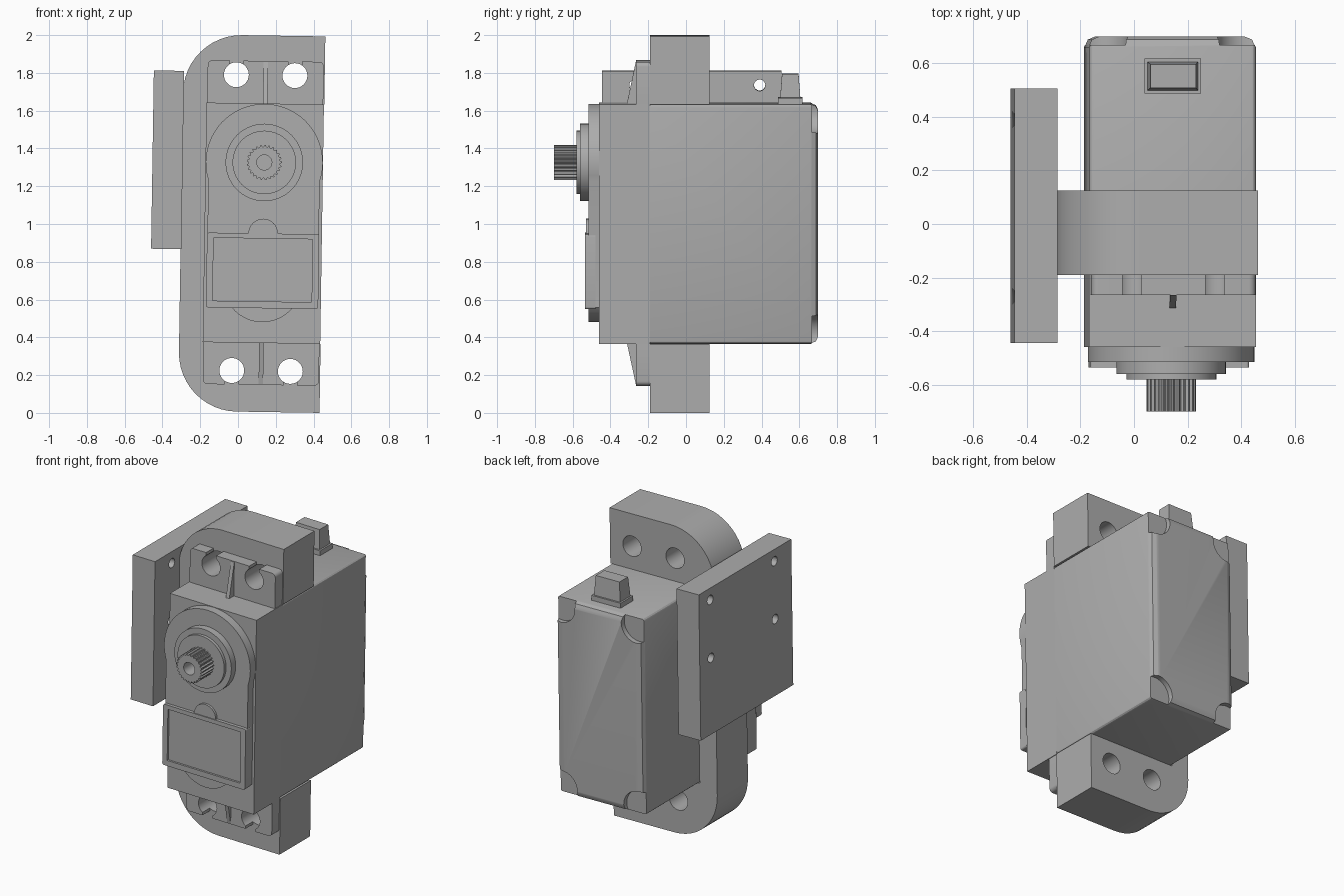
import bpy, bmesh
from math import sin, cos, pi, radians
from mathutils import Matrix, Vector

if "Cube" in bpy.data.objects:
    bpy.data.objects.remove(bpy.data.objects["Cube"], do_unlink=True)

grey = bpy.data.materials.new("plain grey")
grey.use_nodes = True
grey.diffuse_color = (0.42, 0.42, 0.42, 1)
grey.node_tree.nodes["Principled BSDF"].inputs["Base Color"].default_value = (0.42, 0.42, 0.42, 1)

parts = []
CX, SHAFT_Z = 0.134, 1.328      # servo centre line and shaft height
X0, X1 = CX - 0.311, CX + 0.311  # servo sides
Z0, Z1 = 0.372, 1.64             # servo bottom and top


def finish(name, bm, keep=True):
    bmesh.ops.recalc_face_normals(bm, faces=bm.faces)
    mesh = bpy.data.meshes.new(name)
    bm.to_mesh(mesh)
    bm.free()
    mesh.materials.append(grey)
    ob = bpy.data.objects.new(name, mesh)
    bpy.context.collection.objects.link(ob)
    if keep:
        parts.append(ob)
    else:
        ob.hide_render = True
    return ob


def arc(cx, cz, r, a0, a1, n):
    angles = [radians(a0 + (a1 - a0) * i / n) for i in range(n + 1)]
    return [(cx + r * cos(a), cz + r * sin(a)) for a in angles]


def circle(cx, cz, r, n=48):
    return arc(cx, cz, r, 0, 360, n)[:-1]


def rect(x0, x1, z0, z1, r=0):
    if not r:
        return [(x0, z0), (x1, z0), (x1, z1), (x0, z1)]
    return (arc(x1 - r, z1 - r, r, 0, 90, 5) + arc(x0 + r, z1 - r, r, 90, 180, 5)
            + arc(x0 + r, z0 + r, r, 180, 270, 5) + arc(x1 - r, z0 + r, r, 270, 360, 5))


def prism(name, outline, lo, hi, axis="y", keep=True):
    """Extrude an outline along y (points are x, z) or along x (points are y, z)."""
    bm = bmesh.new()
    place = (lambda p, d: (p[0], d, p[1])) if axis == "y" else (lambda p, d: (d, p[0], p[1]))
    face = bm.faces.new([bm.verts.new(place(p, lo)) for p in outline])
    new = bmesh.ops.extrude_face_region(bm, geom=[face])["geom"]
    shift = Vector(place((0, 0), hi - lo))
    bmesh.ops.translate(bm, vec=shift, verts=[v for v in new if isinstance(v, bmesh.types.BMVert)])
    return finish(name, bm, keep)


def cut(target, outline, lo, hi, axis="y"):
    cutter = prism("cutter", outline, lo, hi, axis, keep=False)
    mod = target.modifiers.new("cut", "BOOLEAN")
    mod.operation, mod.solver, mod.object = "DIFFERENCE", "EXACT", cutter
    bpy.context.view_layer.objects.active = target
    bpy.ops.object.modifier_apply(modifier=mod.name)
    bpy.data.objects.remove(cutter, do_unlink=True)


HOLES = [(CX + sx, z) for sx in (-0.155, 0.155) for z in (1.79, 0.224)]

# C-shaped bracket wrapped around the servo
R = 0.31
outer = [(0.447, 0.007)] + [(0.447, Z0), (X0, Z0), (X0, Z1), (0.447, Z1), (0.447, 2.0)]
outer += arc(-0.302 + R, 2.0 - R, R, 90, 180, 12) + arc(-0.302 + R, 0.007 + R, R, 180, 270, 12)
bracket = prism("bracket", outer, -0.19, 0.125)
for x, z in HOLES:
    cut(bracket, circle(x, z, 0.066, 32), -0.3, 0.3)

# Side mounting plate with four small screw holes
plate = prism("side_plate", rect(-0.445, 0.505, 0.862, 1.806), -0.458, -0.298, "x")
for y in (-0.27, 0.39):
    for z in (1.73, 1.355):
        cut(plate, circle(y, z, 0.03, 24), -0.6, -0.2, "x")

# Rear servo case: chamfered back, softened long edges, corner screw pockets
bm = bmesh.new()
bmesh.ops.create_cube(bm, size=1)
bmesh.ops.transform(bm, verts=bm.verts, matrix=Matrix.Translation((CX, 0.255, (Z0 + Z1) / 2))
                    @ Matrix.Diagonal((X1 - X0, 0.89, Z1 - Z0, 1)))
back = [e for e in bm.edges if all(v.co.y > 0.6 for v in e.verts)]
bmesh.ops.bevel(bm, geom=back, offset=0.04, segments=2, profile=0.5, affect="EDGES")
long_edges = [e for e in bm.edges if abs(e.verts[0].co.y - e.verts[1].co.y) > 0.5]
bmesh.ops.bevel(bm, geom=long_edges, offset=0.018, segments=3, profile=0.5, affect="EDGES")
case = finish("servo_case", bm)
for sx in (-0.275, 0.275):
    for z in (1.595, 0.417):
        cut(case, circle(CX + sx, z, 0.108, 32), 0.668, 0.8)

# Front gear housing
prism("gear_housing", rect(X0, X1, Z0, Z1), -0.46, -0.19)

# Mounting ears with open slots
for name, z0, z1 in (("upper_ear", 1.5, 1.865), ("lower_ear", 0.15, 0.5)):
    ear = prism(name, rect(X0 + 0.004, X1 - 0.004, z0, z1, 0.025), -0.265, -0.19)
    for x, z in HOLES:
        if z0 < z < z1:
            cut(ear, circle(x, z, 0.066, 32), -0.3, -0.1)
            end = 2.0 if z > 1 else 0.0
            cut(ear, rect(x - 0.036, x + 0.036, min(z, end), max(z, end)), -0.3, -0.1)

# Tapered ribs that brace the ears
for name, root, tip in (("upper_rib", Z1 - 0.02, 1.86), ("lower_rib", Z0 + 0.02, 0.155)):
    prism(name, [(-0.25, root), (-0.317, root), (-0.266, tip), (-0.25, tip)],
          CX - 0.012, CX + 0.012, "x")

# Front cover: round at the shaft, straight sides, small curved tongue below
cover = arc(CX, SHAFT_Z, 0.31, -18, 198, 36) + [(CX - 0.295, 0.565)]
cover += arc(CX, 0.69, 0.208, 217, 323, 12) + [(CX + 0.295, 0.565)]
prism("front_cover", cover, -0.515, -0.45)

# Label frame with a shallow recess and a half-round tab
frame = prism("label_frame", rect(CX - 0.297, CX + 0.297, 0.556, 0.952, 0.012), -0.536, -0.48)
cut(frame, rect(CX - 0.262, CX + 0.262, 0.592, 0.925), -0.6, -0.523)
prism("frame_tab", arc(CX, 0.952, 0.078, 0, 180, 16), -0.53, -0.48)

# Output shaft: two bearing steps and a splined, drilled shaft
prism("bearing_step", circle(CX, SHAFT_Z, 0.205, 64), -0.56, -0.5)
prism("bearing_ring", circle(CX, SHAFT_Z, 0.168, 64), -0.58, -0.5)
teeth = 25
spline = []
for i in range(teeth * 4):
    r = 0.093 if i % 4 < 2 else 0.083
    a = 2 * pi * i / (teeth * 4)
    spline.append((CX + r * cos(a), SHAFT_Z + r * sin(a)))
shaft = prism("splined_shaft", spline, -0.70, -0.55)
cut(shaft, circle(CX, SHAFT_Z, 0.04, 32), -0.8, -0.6)

# Cable grommet on top of the case
prism("grommet_base", rect(CX - 0.105, CX + 0.105, Z1 - 0.02, 1.672), 0.487, 0.617)
bm = bmesh.new()
bmesh.ops.create_cube(bm, size=1)
for v in bm.verts:
    top = v.co.z > 0
    v.co = (CX + v.co.x * (0.17 if top else 0.19), 0.552 + v.co.y * (0.088 if top else 0.108),
            1.797 if top else 1.66)
finish("cable_grommet", bm)

# Whole assembly leans very slightly sideways
lean = Matrix.Translation((0, 0, 1)) @ Matrix.Rotation(0.0155, 4, "Y") @ Matrix.Translation((0, 0, -1))
bpy.ops.object.select_all(action="DESELECT")
for ob in parts:
    ob.data.transform(lean)
    ob.select_set(True)
bpy.context.view_layer.objects.active = parts[0]
bpy.ops.object.shade_smooth_by_angle(angle=radians(25))
